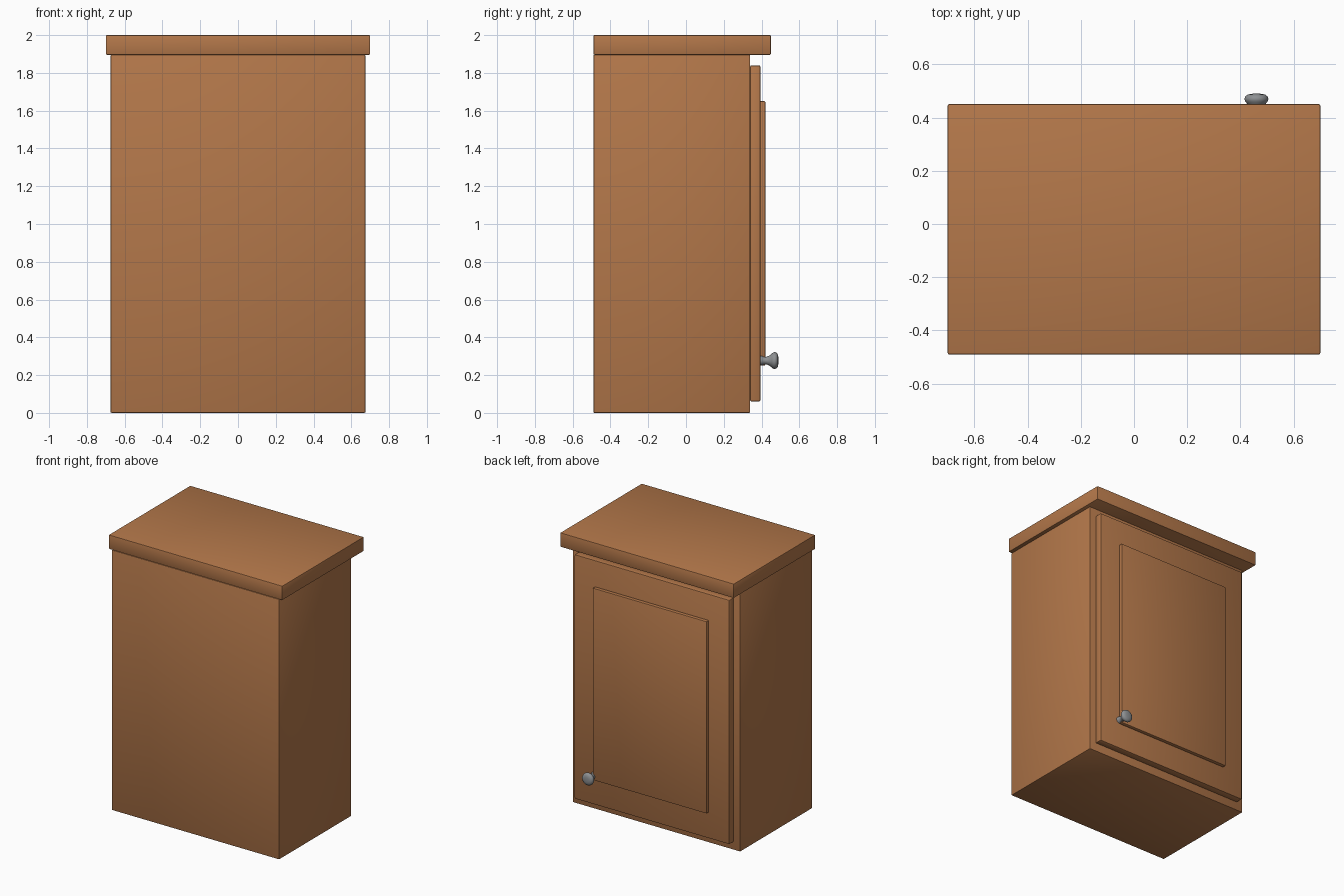
import bpy, bmesh, math
from mathutils import Matrix

if "Cube" in bpy.data.objects:
    bpy.data.objects.remove(bpy.data.objects["Cube"])


def material(name, rgb):
    m = bpy.data.materials.new(name)
    m.diffuse_color = (*rgb, 1)
    m.use_nodes = True
    m.node_tree.nodes["Principled BSDF"].inputs["Base Color"].default_value = m.diffuse_color
    return m


wood = material("warm_wood", (0.45, 0.185, 0.068))
metal = material("grey_metal", (0.27, 0.28, 0.29))


def finish(name, bm, mat, angle):
    me = bpy.data.meshes.new(name)
    bm.to_mesh(me)
    bm.free()
    me.materials.append(mat)
    ob = bpy.data.objects.new(name, me)
    bpy.context.collection.objects.link(ob)
    bpy.ops.object.select_all(action='DESELECT')
    ob.select_set(True)
    bpy.context.view_layer.objects.active = ob
    bpy.ops.object.shade_smooth_by_angle(angle=math.radians(angle))
    return ob


def box(name, x, y, z, bevel):
    """Softly bevelled box from (min, max) ranges."""
    bm = bmesh.new()
    size = [b - a for a, b in (x, y, z)]
    mid = [(a + b) / 2 for a, b in (x, y, z)]
    bmesh.ops.create_cube(bm, size=1, matrix=Matrix.Translation(mid) @ Matrix.Diagonal((*size, 1)))
    bmesh.ops.bevel(bm, geom=bm.edges[:], offset=bevel, segments=2, profile=0.5, affect='EDGES')
    return finish(name, bm, wood, 40)


# Cabinet body and overhanging top
box("cabinet_body", (-0.675, 0.675), (-0.49, 0.34), (0, 1.896), 0.006)
box("cabinet_top", (-0.70, 0.70), (-0.49, 0.45), (1.896, 2.0), 0.006)

# Door on the +y side with a raised panel
box("door", (-0.625, 0.625), (0.339, 0.394), (0.06, 1.84), 0.008)
box("door_panel", (-0.46, 0.46), (0.39, 0.42), (0.25, 1.65), 0.006)

# Turned knob: (radius, y) profile spun around the y axis
profile = [(0, 0.39), (0.025, 0.39), (0.024, 0.402), (0.02, 0.412), (0.02, 0.425), (0.026, 0.441),
           (0.037, 0.454), (0.043, 0.462), (0.045, 0.47), (0.042, 0.479), (0.033, 0.486),
           (0.018, 0.489), (0, 0.49)]
bm = bmesh.new()
verts = [bm.verts.new((r, y, 0)) for r, y in profile]
edges = [bm.edges.new(p) for p in zip(verts, verts[1:])]
bmesh.ops.spin(bm, geom=verts + edges, cent=(0, 0, 0), axis=(0, 1, 0), angle=math.tau, steps=32)
bmesh.ops.remove_doubles(bm, verts=bm.verts[:], dist=0.0001)
bmesh.ops.recalc_face_normals(bm, faces=bm.faces[:])
bmesh.ops.translate(bm, verts=bm.verts[:], vec=(0.46, 0, 0.277))
finish("door_knob", bm, metal, 50)
